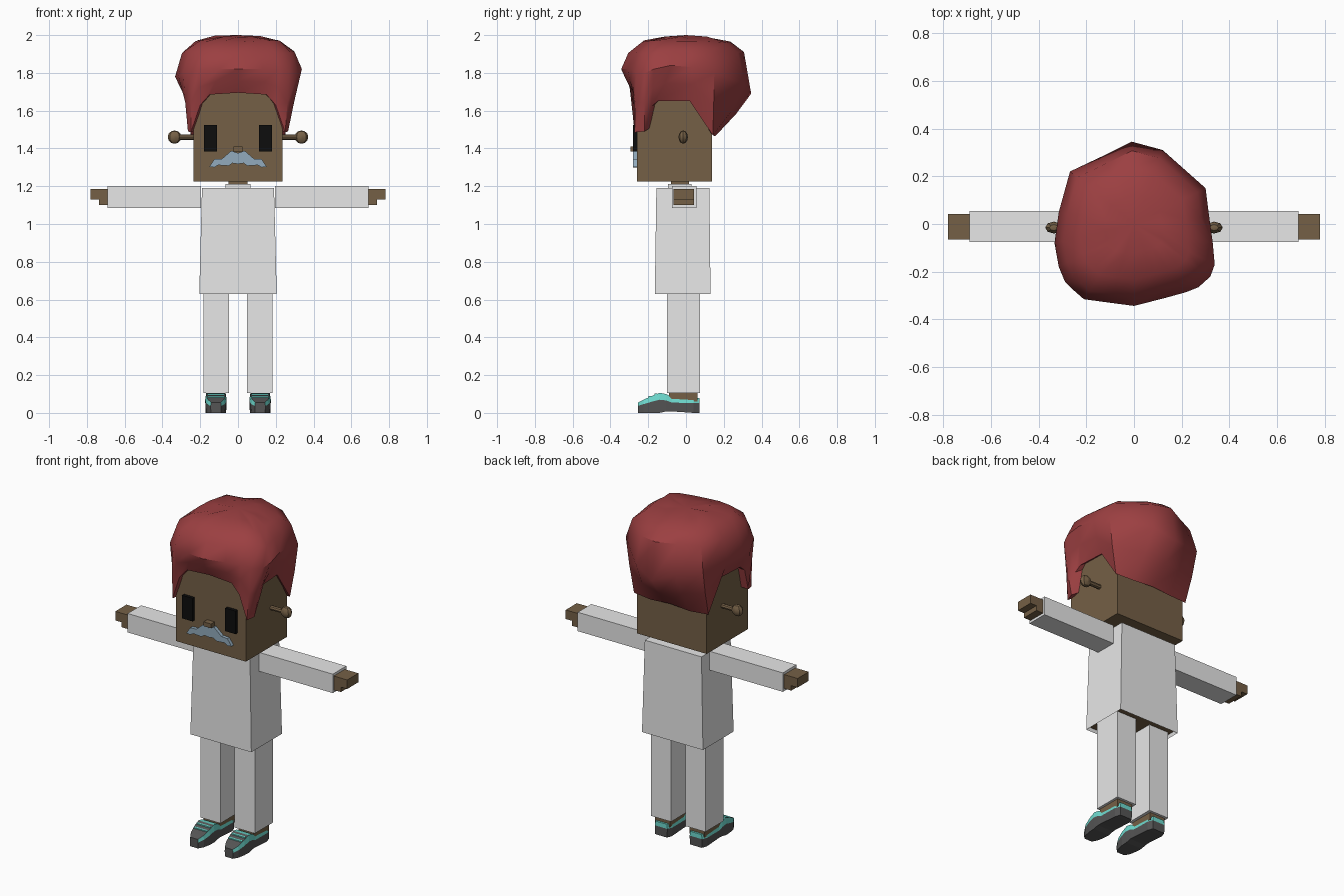
import bpy, bmesh, math, random
from mathutils import Vector, Matrix

random.seed(4)
if "Cube" in bpy.data.objects:
    bpy.data.objects.remove(bpy.data.objects["Cube"])


def material(name, r, g, b):
    m = bpy.data.materials.new(name)
    m.use_nodes = True
    m.diffuse_color = (r, g, b, 1)
    node = m.node_tree.nodes["Principled BSDF"]
    node.inputs["Base Color"].default_value = (r, g, b, 1)
    node.inputs["Roughness"].default_value = 0.9
    return m


skin = material("brown skin", 0.178, 0.117, 0.061)
cloth = material("white cloth", 0.8, 0.8, 0.8)
red = material("red hair", 0.33, 0.05, 0.053)
black = material("black", 0.004, 0.004, 0.004)
silver = material("silver blue", 0.29, 0.41, 0.51)
teal = material("teal", 0.156, 0.7, 0.62)
grey = material("dark grey", 0.09, 0.09, 0.09)


def finish(name, bm, *mats):
    bmesh.ops.recalc_face_normals(bm, faces=bm.faces)
    mesh = bpy.data.meshes.new(name)
    bm.to_mesh(mesh)
    bm.free()
    for m in mats:
        mesh.materials.append(m)
    ob = bpy.data.objects.new(name, mesh)
    bpy.context.collection.objects.link(ob)
    return ob


def smooth(ob, angle):
    bpy.ops.object.select_all(action="DESELECT")
    ob.select_set(True)
    bpy.context.view_layer.objects.active = ob
    bpy.ops.object.shade_smooth_by_angle(angle=math.radians(angle))


def box_mesh(x, y, z):
    bm = bmesh.new()
    bmesh.ops.create_cube(bm, size=1)
    for v in bm.verts:
        v.co = [r[0] if c < 0 else r[1] for r, c in zip((x, y, z), v.co)]
    return bm


def box(name, x, y, z, mat):
    return finish(name, box_mesh(x, y, z), mat)


def bridge(bm, a, b, mat=0):
    n = len(a)
    for i in range(n):
        f = bm.faces.new((a[i], a[(i + 1) % n], b[(i + 1) % n], b[i]))
        f.material_index = mat


# Head, neck and collar
box("head", (-0.235, 0.235), (-0.26, 0.137), (1.225, 1.72), skin)
box("neck", (-0.05, 0.05), (-0.08, 0.015), (1.17, 1.24), skin)
box("collar", (-0.065, 0.065), (-0.095, 0.03), (1.17, 1.213), cloth)

# Nose
box("nose", (-0.025, 0.025), (-0.295, -0.25), (1.385, 1.411), skin)

# Moustache: half outline, mirrored and extruded
half = [(0, 1.375), (0.035, 1.388), (0.085, 1.345), (0.125, 1.343), (0.152, 1.303),
        (0.125, 1.3), (0.105, 1.312), (0.05, 1.308), (0.03, 1.322), (0, 1.318)]
outline = half + [(-x, z) for x, z in half[-2:0:-1]]
bm = bmesh.new()
face = bm.faces.new([bm.verts.new((x, -0.28, z)) for x, z in outline])
ext = bmesh.ops.extrude_face_region(bm, geom=[face])["geom"]
for g in ext:
    if isinstance(g, bmesh.types.BMVert):
        g.co.y = -0.255
finish("moustache", bm, silver)

# Torso: flared tunic with the body showing inside its open hem
bm = box_mesh((-0.205, 0.205), (-0.165, 0.13), (0.63, 1.19))
for v in bm.verts:
    if v.co.z > 1:
        v.co.x *= 0.93
        v.co.y *= 0.95
bm.normal_update()
hem_face = min(bm.faces, key=lambda f: f.calc_center_median().z)
bmesh.ops.inset_region(bm, faces=[hem_face], thickness=0.008)
hem_face.material_index = 1
for v in hem_face.verts:
    v.co.z += 0.02
finish("tunic", bm, cloth, skin)

# Shoe cross-sections: y, half width, top height
stations = [(-0.255, 0.028, 0.055), (-0.225, 0.046, 0.07), (-0.18, 0.055, 0.09),
            (-0.14, 0.057, 0.106), (-0.105, 0.057, 0.1), (-0.075, 0.055, 0.082),
            (0.04, 0.054, 0.08), (0.072, 0.042, 0.08)]


def shoe(name, cx):
    bm = bmesh.new()
    rows = []
    for y, w, top in stations:
        arch = 0.008 if -0.12 < y < 0 else 0
        levels = [(w * 0.95, arch), (w, top * 0.66), (w * 0.9, top)]
        section = [(-a, z) for a, z in levels] + [(a, z) for a, z in levels[::-1]]
        rows.append([bm.verts.new((cx + x, y, z)) for x, z in section])
    for k, (a, b) in enumerate(zip(rows, rows[1:])):
        for i in range(6):
            f = bm.faces.new((a[i], a[(i + 1) % 6], b[(i + 1) % 6], b[i]))
            # teal upper sides, grey sole, grey toe cap and tongue
            f.material_index = 1 if i in (1, 3) or (i == 2 and k > 2) else 0
    bm.faces.new(rows[0])
    heel = rows[-1]
    bm.faces.new((heel[0], heel[1], heel[4], heel[5]))
    bm.faces.new(heel[1:5]).material_index = 1
    finish(name, bm, grey, teal)
    # laces lying across the slope of the tongue
    for j, t in enumerate((0.15, 0.75)):
        y0, z0 = -0.205 + 0.05 * t, 0.08 + 0.022 * t
        lace = box_mesh((cx - 0.045, cx + 0.045), (y0, y0 + 0.014), (z0 - 0.004, z0 + 0.005))
        finish(f"{name}_lace_{j + 1}", lace, teal)


# Paired parts
for side, s in (("left", 1), ("right", -1)):
    def pair(part, x, y, z, mat):
        return box(f"{side}_{part}", sorted((s * x[0], s * x[1])), y, z, mat)

    pair("eye", (0.11, 0.18), (-0.28, -0.255), (1.385, 1.525), black)
    pair("sleeve", (0.195, 0.69), (-0.075, 0.055), (1.085, 1.2), cloth)
    pair("hand", (0.68, 0.78), (-0.065, 0.042), (1.13, 1.185), skin)
    pair("fingers", (0.68, 0.737), (-0.065, 0.042), (1.1, 1.13), skin)
    pair("trouser_leg", (0.048, 0.183), (-0.1, 0.075), (0.105, 0.66), cloth)
    pair("ankle", (0.066, 0.168), (-0.09, 0.06), (0.06, 0.12), skin)
    shoe(f"{side}_shoe", s * 0.117)

    # Ear: short stalk with a flattened knob
    bm = bmesh.new()
    bmesh.ops.create_cone(bm, cap_ends=True, segments=8, radius1=0.014, radius2=0.014, depth=0.1,
                          matrix=Matrix.Translation((s * 0.27, -0.015, 1.46))
                          @ Matrix.Rotation(math.pi / 2, 4, "Y"))
    bmesh.ops.create_uvsphere(bm, u_segments=8, v_segments=6, radius=1,
                              matrix=Matrix.Translation((s * 0.336, -0.015, 1.46))
                              @ Matrix.Diagonal((0.036, 0.025, 0.035, 1)))
    smooth(finish(f"{side}_ear", bm, skin), 30)

# Hair: hem around the head (one half, front to back) and the widest ring
hem_half = [(0, -0.275, 1.695), (0.15, -0.275, 1.685), (0.2, -0.275, 1.63),
            (0.25, -0.272, 1.485), (0.265, -0.22, 1.49), (0.265, -0.185, 1.62),
            (0.26, -0.15, 1.65), (0.25, 0.02, 1.65), (0.25, 0.142, 1.47),
            (0.13, 0.155, 1.465), (0, 0.155, 1.475)]
hem = hem_half + [(-x, y, z) for x, y, z in hem_half[-2:0:-1]]
wide = [(0, -0.343, 1.82), (0.13, -0.31, 1.82), (0.22, -0.285, 1.82), (0.27, -0.265, 1.8),
        (0.32, -0.22, 1.8), (0.338, -0.17, 1.82), (0.33, -0.08, 1.84), (0.315, 0.03, 1.83),
        (0.3, 0.15, 1.8), (0.12, 0.31, 1.74), (-0.01, 0.345, 1.69), (-0.13, 0.285, 1.73),
        (-0.268, 0.22, 1.77), (-0.315, 0.05, 1.79), (-0.333, -0.08, 1.78),
        (-0.315, -0.18, 1.78), (-0.29, -0.24, 1.8), (-0.25, -0.28, 1.8),
        (-0.21, -0.315, 1.82), (-0.1, -0.33, 1.82)]
rings = [[(x * 0.85, y * 0.85, z + 0.02) for x, y, z in hem], hem]
rings.append([(hx + (wx - hx) * 0.58, hy + (wy - hy) * 0.58, (hz + wz) / 2)
              for (hx, hy, hz), (wx, wy, wz) in zip(hem, wide)])
rings.append(wide)
for scale, height in ((0.89, 1.91), (0.68, 1.966), (0.36, 1.99)):
    rings.append([(x * scale, y * scale, height + random.uniform(-0.008, 0.008))
                  for x, y, z in wide])
bm = bmesh.new()
loops = [[bm.verts.new(p) for p in ring] for ring in rings]
for a, b in zip(loops, loops[1:]):
    bridge(bm, a, b)
crown = bm.verts.new((0, 0, 2))
top = loops[-1]
for i, v in enumerate(top):
    bm.faces.new((v, top[(i + 1) % len(top)], crown))
smooth(finish("hair", bm, red), 40)
